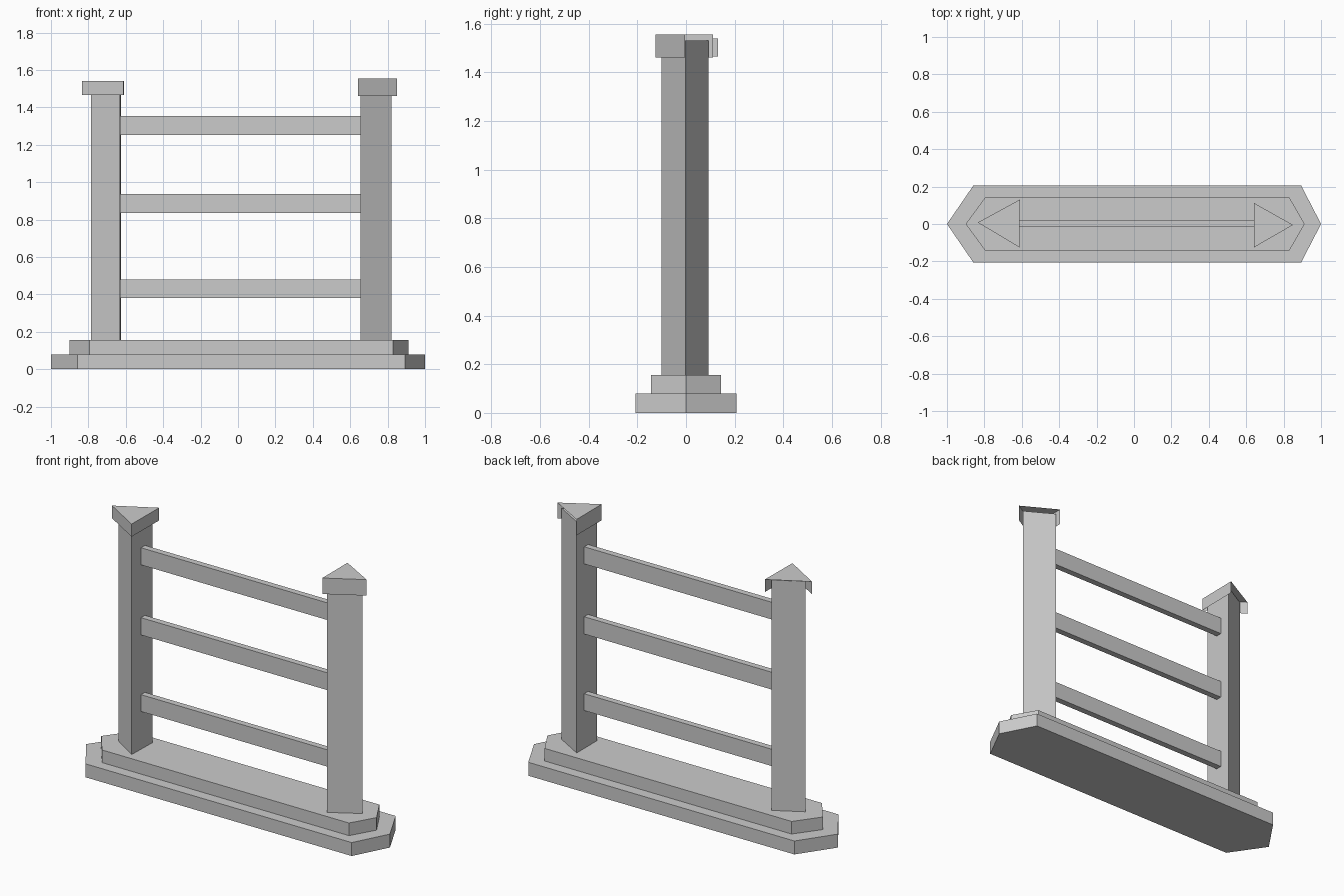
import bpy, bmesh

if "Cube" in bpy.data.objects:
    bpy.data.objects.remove(bpy.data.objects["Cube"])


def prism(name, outline, z0, z1, skip_sides=(), bottom=True):
    """Extruded counter-clockwise outline; chosen faces can be left open."""
    bm = bmesh.new()
    low = [bm.verts.new((x, y, z0)) for x, y in outline]
    high = [bm.verts.new((x, y, z1)) for x, y in outline]
    n = len(outline)
    bm.faces.new(high)
    if bottom:
        bm.faces.new(low[::-1])
    for i in range(n):
        if i not in skip_sides:
            j = (i + 1) % n
            bm.faces.new((low[i], low[j], high[j], high[i]))
    mesh = bpy.data.meshes.new(name)
    bm.to_mesh(mesh)
    bm.free()
    obj = bpy.data.objects.new(name, mesh)
    bpy.context.collection.objects.link(obj)
    return obj


def long_hexagon(tip_l, corner_l, corner_r, tip_r, half):
    return [(tip_l, 0), (corner_l, -half), (corner_r, -half),
            (tip_r, 0), (corner_r, half), (corner_l, half)]


# stepped base
prism("base_lower", long_hexagon(-1.0, -0.858, 0.893, 1.0, 0.207), 0, 0.08)
prism("base_upper", long_hexagon(-0.90, -0.795, 0.83, 0.912, 0.143), 0.08, 0.155)

# triangular posts, pointing outwards
prism("left_post", [(-0.785, 0), (-0.63, -0.1), (-0.625, 0.09)], 0.155, 1.525)
prism("right_post", [(0.655, -0.1), (0.82, -0.003), (0.655, 0.092)], 0.155, 1.53)

# hollow caps, open below and on the rear outer side
prism("left_cap", [(-0.835, 0.008), (-0.613, -0.125), (-0.61, 0.131)],
      1.465, 1.54, skip_sides=(2,), bottom=False)
prism("right_cap", [(0.642, -0.125), (0.85, -0.005), (0.642, 0.112)],
      1.46, 1.555, skip_sides=(1,), bottom=False)

# rails between the posts
rail = [(-0.627, -0.016), (0.656, -0.016), (0.656, 0.021), (-0.627, 0.021)]
for label, z0, z1 in (("lower", 0.38, 0.48), ("middle", 0.835, 0.938), ("upper", 1.252, 1.354)):
    prism(label + "_rail", rail, z0, z1)
